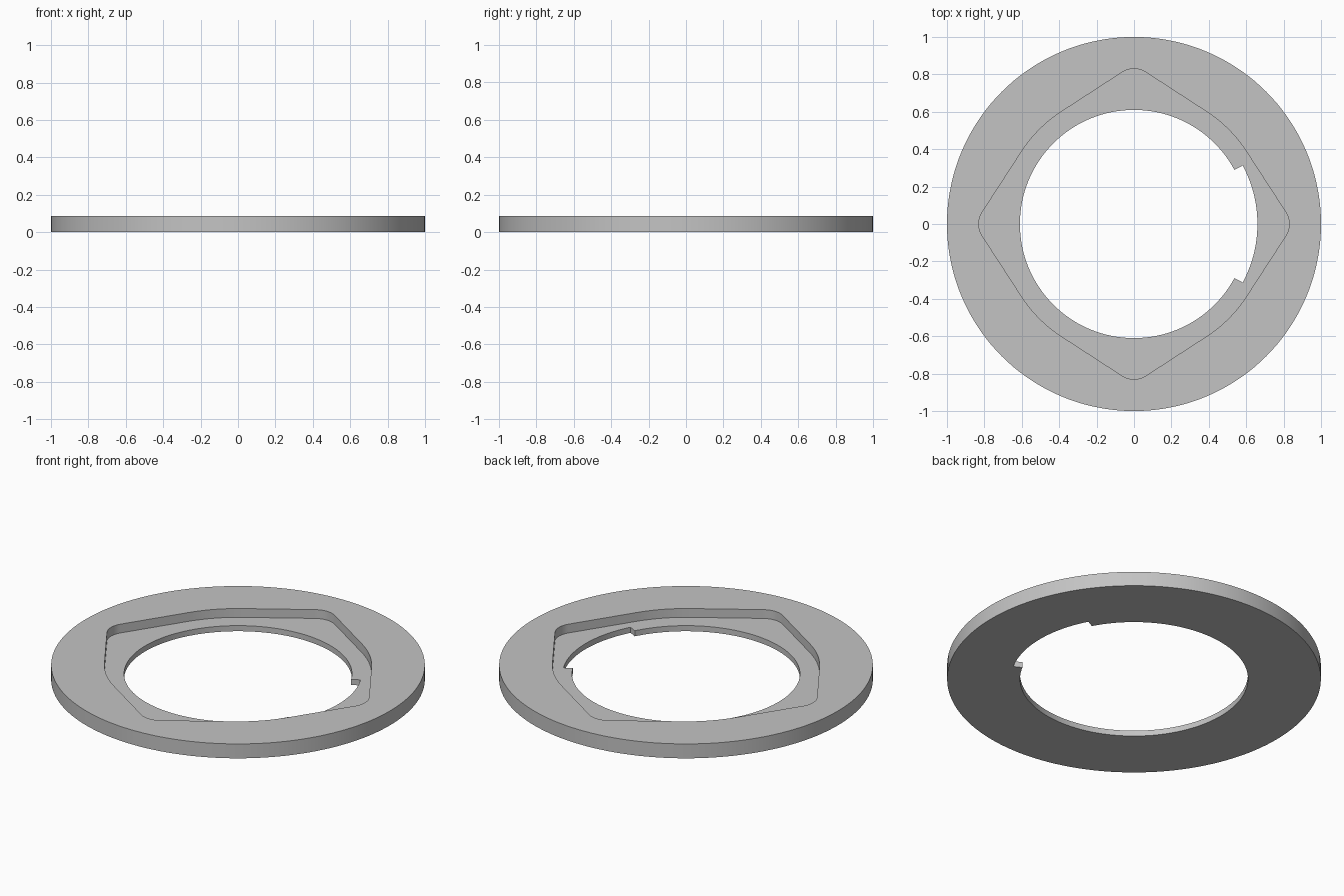
import bpy, bmesh
from math import sin, cos, radians, pi

cube = bpy.data.objects.get("Cube")
if cube:
    bpy.data.objects.remove(cube)

HEIGHT, FLOOR = 0.085, 0.033
OUTER_R, HOLE_R, NOTCH_R = 1.0, 0.61, 0.66
NOTCH_HALF = 28.3                    # half angle of the widened hole sector
SIDE_R, TIP_R, TIP_ANGLE = 0.715, 0.117, 33


def arc(radius, start, end, steps, centre=(0, 0)):
    """Points on an arc, angles in degrees, both ends included."""
    angles = [radians(start + (end - start) * i / steps) for i in range(steps + 1)]
    return [(centre[0] + radius * cos(a), centre[1] + radius * sin(a)) for a in angles]


# Outlines
outer = arc(OUTER_R, 0, 360, 144)[:-1]
hole = (arc(NOTCH_R, -NOTCH_HALF, NOTCH_HALF, 24)
        + arc(HOLE_R, NOTCH_HALF, 360 - NOTCH_HALF, 120))

# Recess: four rounded tips joined by straight flanks and wide arcs
tip_offset = (SIDE_R - TIP_R) / cos(radians(TIP_ANGLE))
recess = []
for quarter in range(4):
    a = quarter * 90
    centre = (tip_offset * cos(radians(a)), tip_offset * sin(radians(a)))
    recess += arc(TIP_R, a - TIP_ANGLE, a + TIP_ANGLE, 12, centre)
    recess += arc(SIDE_R, a + TIP_ANGLE, a + 90 - TIP_ANGLE, 10)

bm = bmesh.new()


def loop(points, z):
    verts = [bm.verts.new((x, y, z)) for x, y in points]
    return verts, [bm.edges.new((v, verts[(i + 1) % len(verts)]))
                   for i, v in enumerate(verts)]


def wall(points, low, high):
    """Upright wall along an outline; returns its lower and upper edges."""
    (a, low_edges), (b, high_edges) = loop(points, low), loop(points, high)
    for i in range(len(a)):
        j = (i + 1) % len(a)
        bm.faces.new((a[i], a[j], b[j], b[i]))
    return low_edges, high_edges


rim_low, rim_high = wall(outer, 0, HEIGHT)
recess_low, recess_high = wall(recess, FLOOR, HEIGHT)
hole_low, hole_high = wall(hole, 0, FLOOR)

# Flat faces: top, recess floor, underside
for outside, inside in ((rim_high, recess_high), (recess_low, hole_high), (rim_low, hole_low)):
    bmesh.ops.triangle_fill(bm, edges=outside + inside, use_beauty=True)
bmesh.ops.recalc_face_normals(bm, faces=bm.faces[:])

mesh = bpy.data.meshes.new("recessed_ring")
bm.to_mesh(mesh)
bm.free()
ring = bpy.data.objects.new("recessed_ring", mesh)
bpy.context.collection.objects.link(ring)

# Material
grey = bpy.data.materials.new("light_grey")
grey.use_nodes = True
colour = (0.55, 0.55, 0.55, 1)
grey.diffuse_color = colour
grey.node_tree.nodes["Principled BSDF"].inputs["Base Color"].default_value = colour
mesh.materials.append(grey)

bpy.ops.object.select_all(action="DESELECT")
ring.select_set(True)
bpy.context.view_layer.objects.active = ring
bpy.ops.object.shade_smooth_by_angle(angle=pi / 6)
